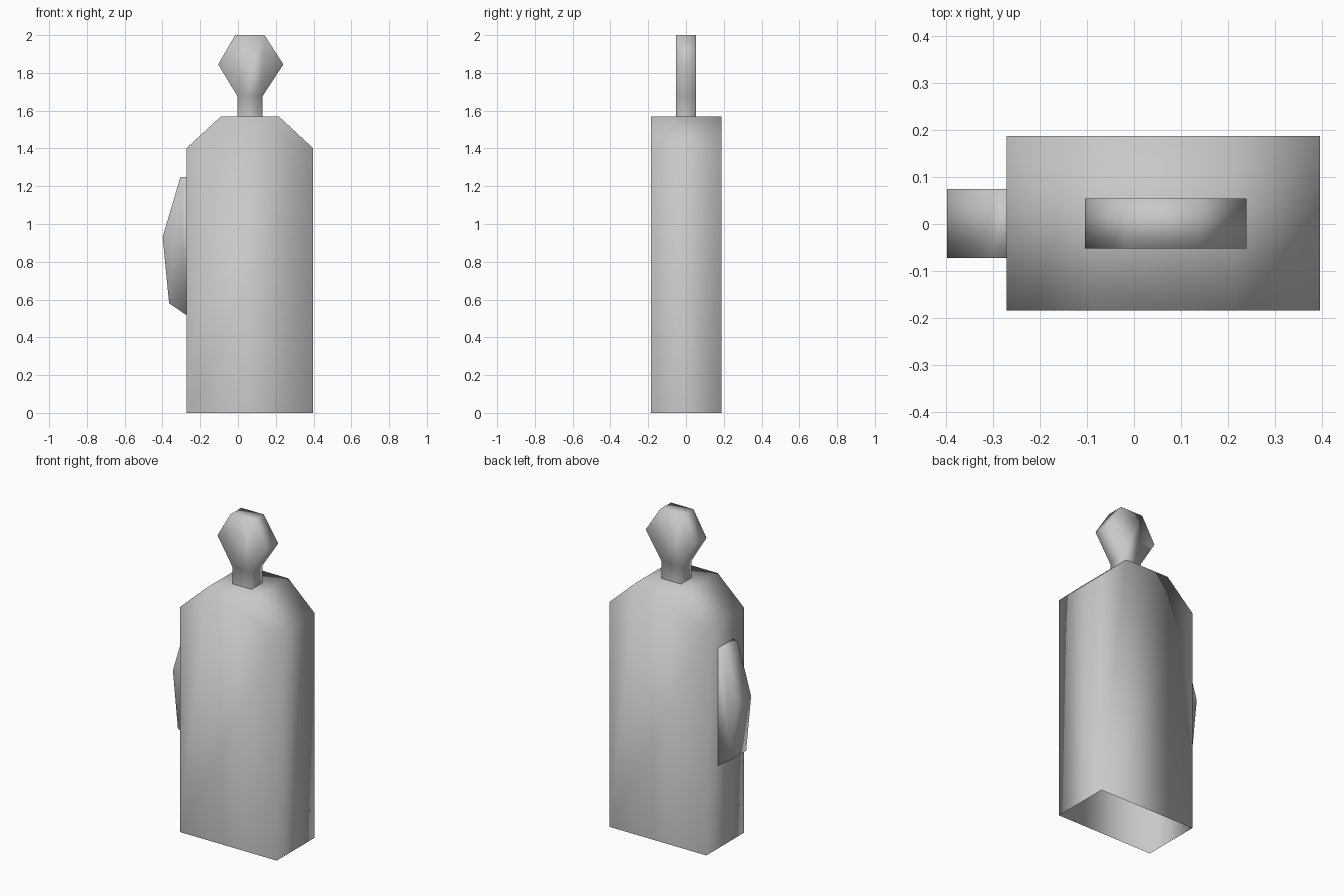
import bpy

if "Cube" in bpy.data.objects:
    bpy.data.objects.remove(bpy.data.objects["Cube"])

grey = bpy.data.materials.new("plain_grey")
grey.diffuse_color = (0.58, 0.58, 0.58, 1.0)
grey.use_nodes = True
grey.node_tree.nodes["Principled BSDF"].inputs["Base Color"].default_value = grey.diffuse_color


def slab(name, profile, y0, y1):
    """Extrude a clockwise xz profile along y, open between its last and first points."""
    n = len(profile)
    verts = [(x, y, z) for y in (y0, y1) for x, z in profile]
    faces = [tuple(reversed(range(n))), tuple(range(n, 2 * n))]
    faces += [(i, i + 1, n + i + 1, n + i) for i in range(n - 1)]
    mesh = bpy.data.meshes.new(name)
    mesh.from_pydata(verts, [], faces)
    mesh.materials.append(grey)
    mesh.shade_smooth()
    obj = bpy.data.objects.new(name, mesh)
    bpy.context.collection.objects.link(obj)
    return obj


# Tall body with sloped shoulders, open underneath
slab("body", [(-0.272, 0), (-0.272, 1.402), (-0.09, 1.57), (0.215, 1.57),
              (0.397, 1.402), (0.397, 0)], -0.185, 0.188)

# Neck and faceted stopper, open where it meets the body
slab("stopper", [(-0.003, 1.57), (-0.003, 1.677), (-0.105, 1.845), (-0.015, 2.0),
                 (0.14, 2.0), (0.24, 1.845), (0.13, 1.677), (0.13, 1.57)],
     -0.052, 0.054)

# Side bulge, open where it meets the body
slab("side_bulge", [(-0.272, 0.517), (-0.365, 0.58), (-0.399, 0.93),
                    (-0.305, 1.25), (-0.272, 1.25)], -0.072, 0.075)
